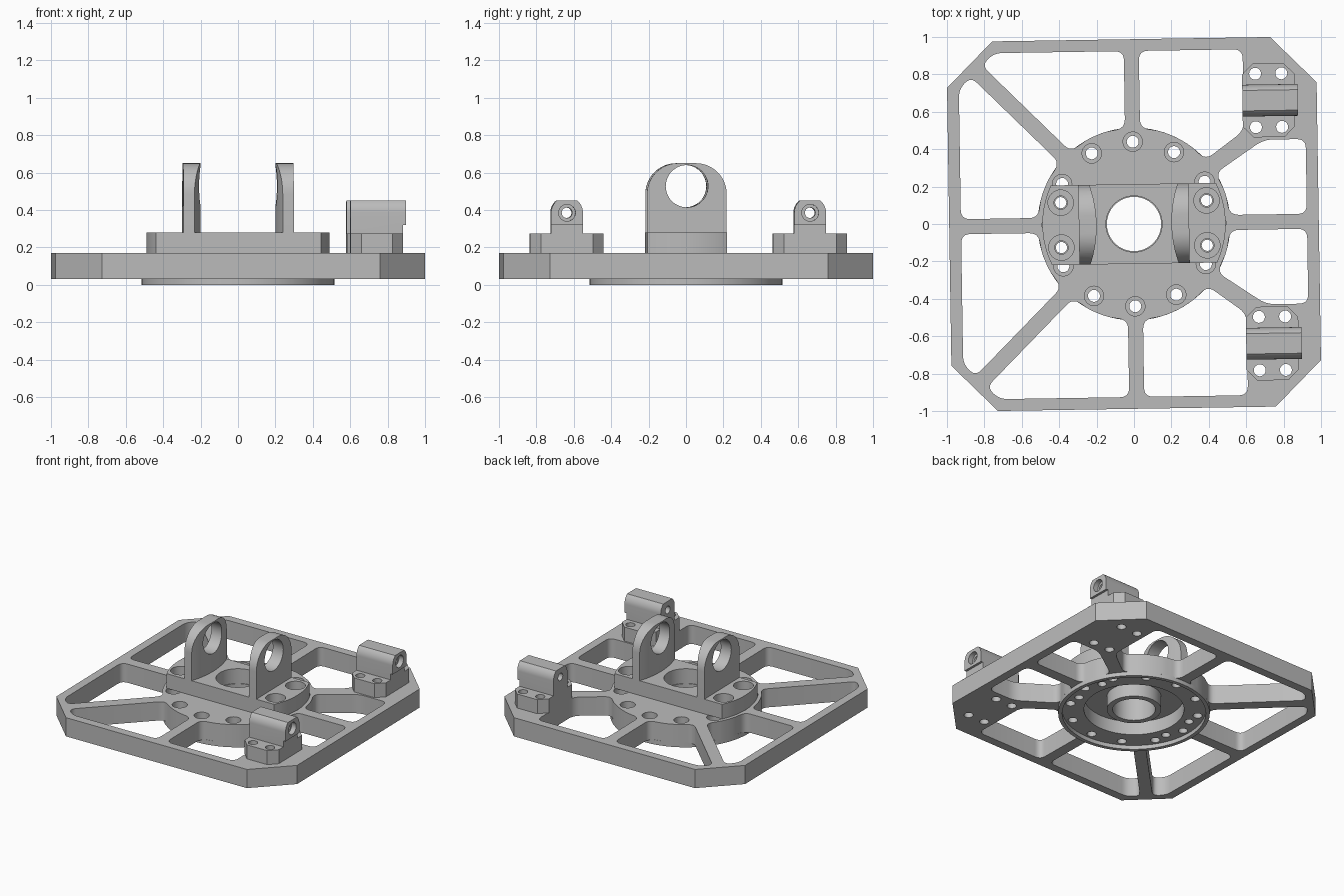
import bpy, bmesh
from math import sin, cos, pi, radians, asin
from mathutils import Vector, Matrix

if "Cube" in bpy.data.objects:
    bpy.data.objects.remove(bpy.data.objects["Cube"])

grey = bpy.data.materials.new("machined grey")
grey.use_nodes = True
grey.diffuse_color = (0.5, 0.5, 0.5, 1)
grey.node_tree.nodes["Principled BSDF"].inputs["Base Color"].default_value = (0.5, 0.5, 0.5, 1)

HUB = 0.515
TILT = Matrix.Rotation(radians(0.9), 4, "Z")
parts = []


def arc(r, a0, a1, n, cx=0, cy=0):
    """Points on an arc, angles in degrees."""
    steps = [radians(a0 + (a1 - a0) * i / n) for i in range(n + 1)]
    return [(cx + r * cos(a), cy + r * sin(a)) for a in steps]


def circle(r, cx=0, cy=0, n=32):
    return arc(r, 0, 360, n, cx, cy)[:-1]


def mirror_y(pts):
    return [(x, -y) for x, y in pts]


def prism(name, pts, lo, hi, axis="z"):
    """Extrude a 2D outline along z, or a (y, z) outline along x."""
    bm = bmesh.new()
    put = (lambda a, b: (a, b, lo)) if axis == "z" else (lambda a, b: (lo, a, b))
    face = bm.faces.new([bm.verts.new(put(a, b)) for a, b in pts])
    top = bmesh.ops.extrude_face_region(bm, geom=[face])["geom"]
    shift = Vector((0, 0, hi - lo)) if axis == "z" else Vector((hi - lo, 0, 0))
    bmesh.ops.translate(bm, vec=shift, verts=[v for v in top if isinstance(v, bmesh.types.BMVert)])
    bmesh.ops.recalc_face_normals(bm, faces=bm.faces)
    mesh = bpy.data.meshes.new(name)
    bm.to_mesh(mesh)
    bm.free()
    obj = bpy.data.objects.new(name, mesh)
    bpy.context.collection.objects.link(obj)
    mesh.materials.append(grey)
    return obj


def combine(obj, other, mode="DIFFERENCE"):
    mod = obj.modifiers.new("cut", "BOOLEAN")
    mod.operation, mod.object, mod.solver = mode, other, "EXACT"
    bpy.context.view_layer.objects.active = obj
    bpy.ops.object.modifier_apply(modifier=mod.name)
    bpy.data.objects.remove(other)


def cut(obj, pts, lo, hi, axis="z"):
    combine(obj, prism("cutter", pts, lo, hi, axis))


def rounded(pts, reach=0.05):
    """Round the sharp corners of an outline."""
    out, n = [], len(pts)
    for i in range(n):
        p, a, b = Vector(pts[i]), Vector(pts[i - 1]), Vector(pts[(i + 1) % n])
        u, v = a - p, b - p
        if u.angle(v) > radians(160):
            out.append(tuple(p))
            continue
        d = min(reach, 0.48 * u.length, 0.48 * v.length)
        s, e = p + u.normalized() * d, p + v.normalized() * d
        for k in range(7):
            t = k / 6
            out.append(tuple(s * (1 - t) ** 2 + p * 2 * t * (1 - t) + e * t * t))
    return out


def hub_edge(a0, a1):
    """Hub-side edge of a window, with room left for its corner rounding."""
    inset = 11 if a1 > a0 else -11
    return arc(HUB, a0, a0, 1)[:1] + arc(HUB, a0 + inset, a1 - inset, 6) + arc(HUB, a1, a1, 1)[:1]


# Base plate: chamfered square
E, C = 0.988, 0.743
plate = prism("base_plate", [(-C, -E), (C, -E), (E, -C), (E, C), (C, E), (-C, E), (-E, C), (-E, -C)], 0.03, 0.17)

# Spoked windows, mirrored front to back
I, S = 0.925, 0.04
back_left = [(-S, I), (-0.735, I), (-0.80, 0.86)] + hub_edge(130.3, 94.5)
side_left = [(-y, -x) for x, y in back_left]
back_right = [(S, I), (0.595, I), (0.595, 0.49)] + hub_edge(41, 85.5)
side_right = [(0.70, 0.44), (I, 0.44), (I, S)] + hub_edge(4.5, 31)
for window in (back_left, side_left, back_right, side_right):
    for pts in (window, mirror_y(window)):
        cut(plate, rounded(pts), -0.1, 0.3)

# Hub: centre bore, ring groove underneath, bolt circle with counterbores
cut(plate, circle(0.145, n=64), -0.1, 0.3)
groove = prism("groove", circle(0.34, n=64), -0.05, 0.13)
cut(groove, circle(0.185, n=64), -0.2, 0.3)
combine(plate, groove)
for k in range(12):
    x, y = 0.44 * cos(k * pi / 6), 0.44 * sin(k * pi / 6)
    cut(plate, circle(0.032, x, y, 20), -0.1, 0.3)
    cut(plate, circle(0.052, x, y, 24), 0.10, 0.3)
parts.append(plate)

# Thin locating lip under the hub
lip = prism("hub_lip", circle(HUB, n=96), 0, 0.035)
cut(lip, circle(0.488, n=96), -0.1, 0.1)
parts.append(lip)

# Bracket base with ends that follow the hub
half = 0.213
a = asin(half / 0.49) * 180 / pi
base = prism("bracket_base", arc(0.49, -a, a, 16) + arc(0.49, 180 - a, 180 + a, 16), 0.17, 0.28)
cut(base, circle(0.15, n=64), 0, 0.5)
for x in (-0.39, 0.39):
    for y in (-0.12, 0.12):
        cut(base, circle(0.036, x, y, 20), 0, 0.5)
        cut(base, circle(0.068, x, y, 32), 0.20, 0.5)
        cut(plate, circle(0.030, x, y, 20), -0.1, 0.3)
parts.append(base)

# Bracket ears: rounded lugs with a bowed inner face and a bearing hole
R = 0.165
lug = [(-half, 0.27), (half, 0.27)]
lug += arc(R, 0, 90, 14, half - R, 0.65 - R) + arc(R, 90, 180, 14, R - half, 0.65 - R)
for name, side in (("left_ear", 1), ("right_ear", -1)):
    ear = prism(name, lug, min(side * 0.15, side * 0.295), max(side * 0.15, side * 0.295), "x")
    combine(ear, prism("bow", circle(0.65, side * 0.85, 0, 160), 0, 1), "INTERSECT")
    cut(ear, circle(0.113, 0, 0.527, 48), -1, 1, "x")
    parts.append(ear)

# Pivot blocks on the left-hand corners
for name, cy in (("back_pivot", 0.65), ("front_pivot", -0.65)):
    cx, w, d, ch = 0.73, 0.14, 0.197, 0.057
    foot = [(-w + ch, -d), (w - ch, -d), (w, -d + ch), (w, d - ch),
            (w - ch, d), (-w + ch, d), (-w, d - ch), (-w, -d + ch)]
    block = prism(name + "_foot", [(cx + x, cy + y) for x, y in foot], 0.17, 0.275)
    for x in (-0.07, 0.07):
        for y in (-0.143, 0.143):
            for part in (block, plate):
                cut(part, circle(0.032, cx + x, cy + y, 20), -0.1, 0.5)
    barrel_outline = [(cy - 0.085, 0.27), (cy + 0.085, 0.27)]
    barrel_outline += arc(0.085, 0, 50, 8, cy, 0.385) + arc(0.085, 130, 180, 8, cy, 0.385)
    barrel = prism(name + "_barrel", barrel_outline, cx - w, cx + 0.157, "x")
    cut(barrel, [(cy - 0.2, 0.2), (cy + 0.2, 0.2), (cy + 0.2, 0.32), (cy - 0.2, 0.32)], cx + w, cx + 0.3, "x")
    cut(barrel, circle(0.028, cy, 0.385, 24), 0, 2, "x")
    cut(barrel, circle(0.045, cy, 0.385, 24), cx + 0.12, 2, "x")
    parts += [block, barrel]

# Slight turn of the whole assembly, smooth shading on curved walls
bpy.ops.object.select_all(action="DESELECT")
for obj in parts:
    obj.data.transform(TILT)
    obj.select_set(True)
bpy.context.view_layer.objects.active = plate
bpy.ops.object.shade_smooth_by_angle(angle=radians(30))
